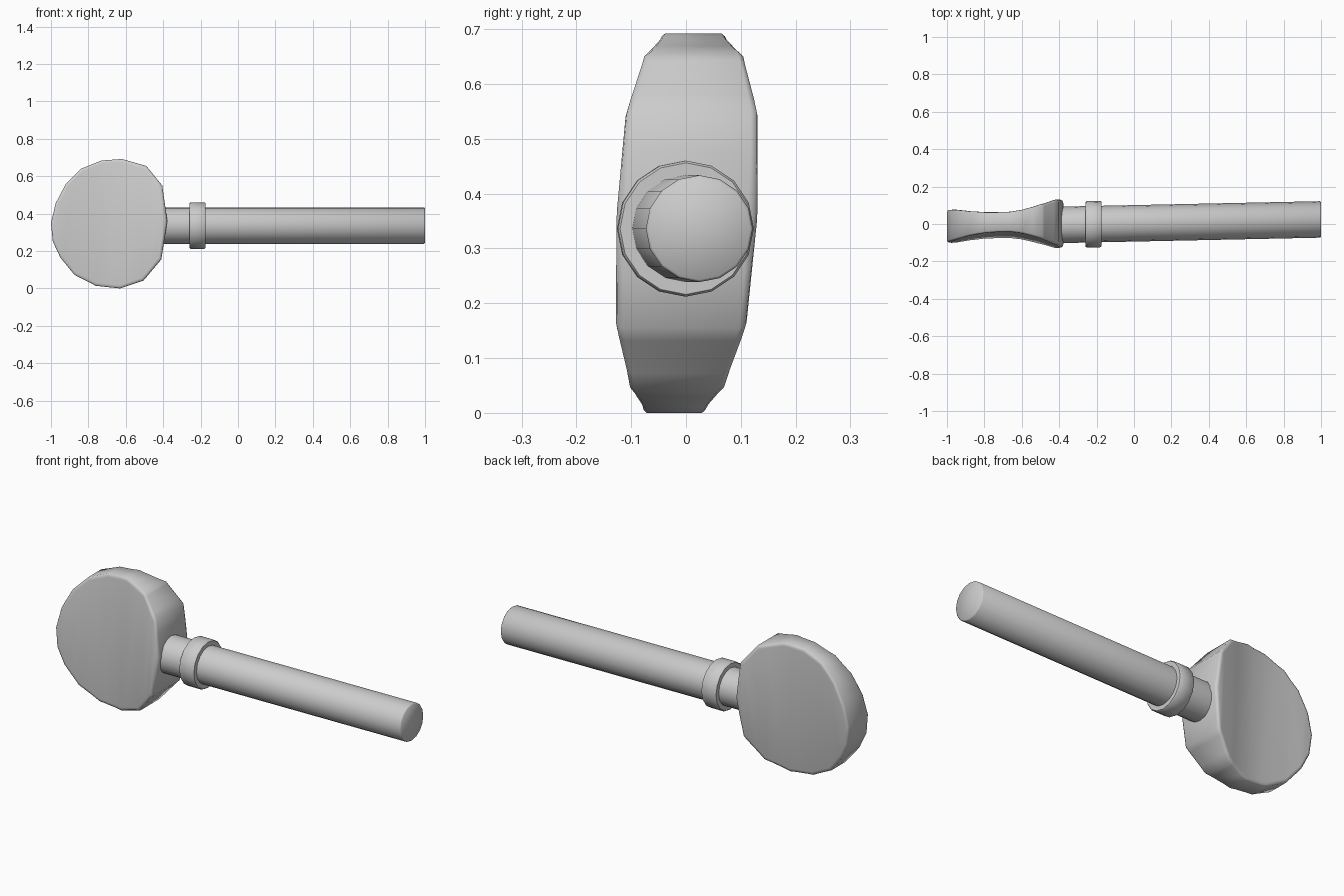
import bpy, bmesh, math
from mathutils import Vector

if "Cube" in bpy.data.objects:
    bpy.data.objects.remove(bpy.data.objects["Cube"])

YAW = 0.021   # slight turn of the whole peg about z
LEAN = 0.05   # slight lean of the grip about x


def smooth(ob, angle):
    bpy.ops.object.select_all(action='DESELECT')
    ob.select_set(True)
    bpy.context.view_layer.objects.active = ob
    bpy.ops.object.shade_smooth_by_angle(angle=math.radians(angle))


def make_object(name, bm, angle):
    bmesh.ops.recalc_face_normals(bm, faces=bm.faces[:])
    mesh = bpy.data.meshes.new(name)
    bm.to_mesh(mesh)
    bm.free()
    ob = bpy.data.objects.new(name, mesh)
    bpy.context.collection.objects.link(ob)
    smooth(ob, angle)


def loft(bm, rings):
    """Skin a list of equal-length point rings and cap both ends."""
    vs = [[bm.verts.new(p) for p in ring] for ring in rings]
    n = len(vs[0])
    for a, b in zip(vs, vs[1:]):
        for i in range(n):
            j = (i + 1) % n
            bm.faces.new((a[i], a[j], b[j], b[i]))
    bm.faces.new(vs[0])
    bm.faces.new(vs[-1])


def turned(name, profile, sides):
    """Round part along x from (x, radius) points."""
    bm = bmesh.new()
    rings = []
    for x, r in profile:
        ring = []
        for i in range(sides):
            a = 2 * math.pi * i / sides
            ring.append((x, 0.0035 + YAW * x + r * math.cos(a), 0.336 + r * math.sin(a)))
        rings.append(ring)
    loft(bm, rings)
    make_object(name, bm, 50)


# Grip: rounded disc, pinched in the middle
outline = [(-1, .35), (-.975, .455), (-.92, .56), (-.84, .64), (-.73, .684),
           (-.62, .692), (-.49, .655), (-.405, .55), (-.378, .36), (-.41, .155),
           (-.505, .042), (-.63, .0), (-.76, .014), (-.875, .073), (-.95, .165), (-.99, .25)]
thickness = [(-1, .089), (-.95, .081), (-.88, .066), (-.8, .056), (-.73, .053), (-.66, .054),
             (-.6, .063), (-.54, .079), (-.48, .098), (-.43, .117), (-.395, .128), (-.37, .129)]


def half_thickness(x):
    for (x0, t0), (x1, t1) in zip(thickness, thickness[1:]):
        if x <= x1:
            return t0 + (t1 - t0) * (x - x0) / (x1 - x0)
    return thickness[-1][1]


bm = bmesh.new()
rim = [(.95, -1), (.985, -.96), (1, -.86), (1, .86), (.985, .96), (.95, 1)]
loft(bm, [[(-.68 + s * (x + .68), y, .348 + s * (z - .348)) for x, z in outline] for s, y in rim])
for x, _ in thickness[1:-1]:
    bmesh.ops.bisect_plane(bm, geom=bm.verts[:] + bm.edges[:] + bm.faces[:], dist=1e-5,
                           plane_co=Vector((x, 0, 0)), plane_no=Vector((1, 0, 0)))
for v in bm.verts:
    v.co.y = (v.co.y * half_thickness(v.co.x) + LEAN * (v.co.z - .348)
              + YAW * (v.co.x + .45))
make_object("grip", bm, 60)

# Shaft with a softened tip, and the collar around it
turned("shaft", [(-.45, .0975), (.995, .0975), (1, .093)], 16)
turned("collar", [(-.258, .120), (-.253, .124), (-.179, .124), (-.174, .120)], 16)
